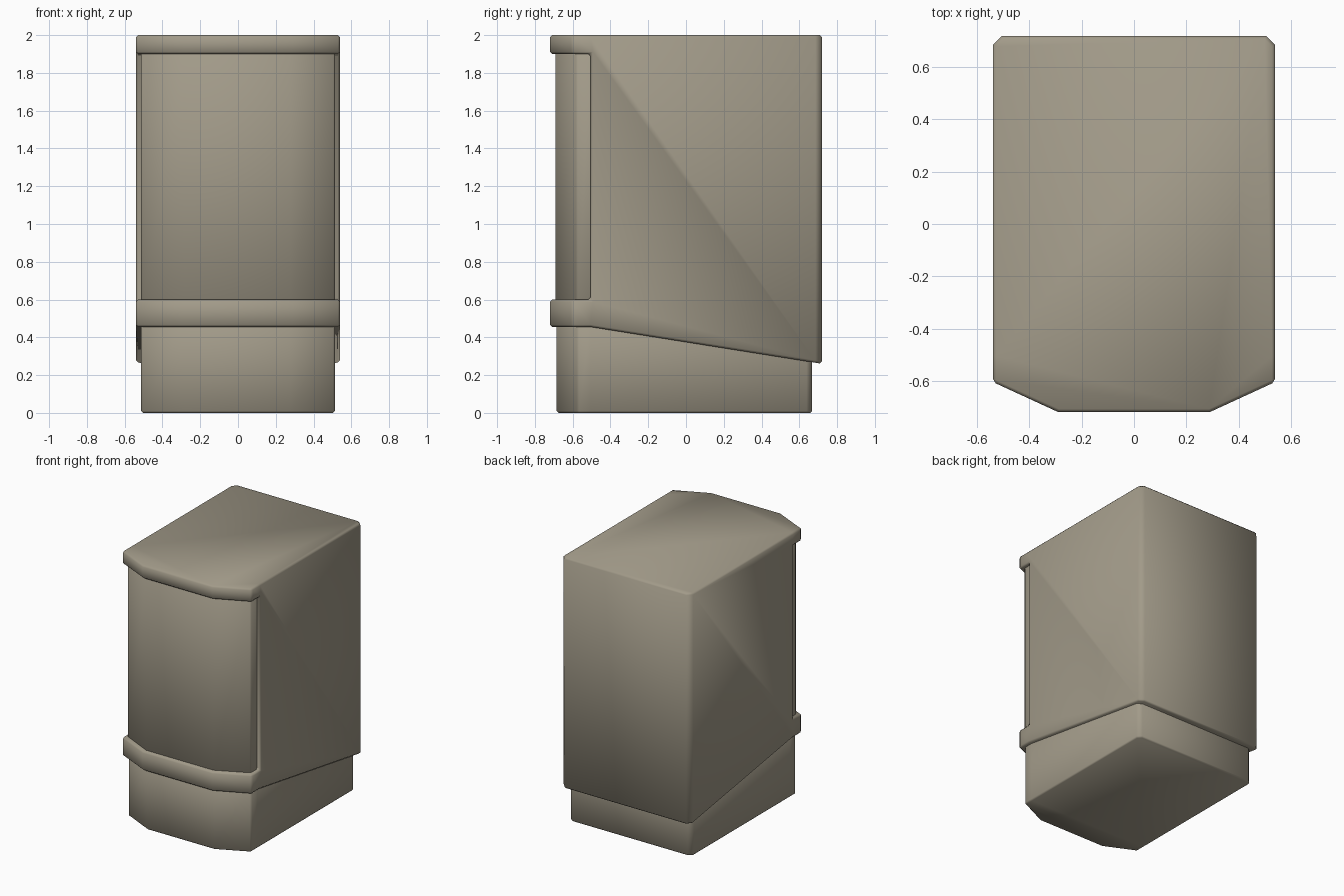
import bpy, bmesh, math

if "Cube" in bpy.data.objects:
    bpy.data.objects.remove(bpy.data.objects["Cube"])

mat = bpy.data.materials.new("warm_grey")
mat.diffuse_color = (0.36, 0.325, 0.25, 1)
mat.use_nodes = True
mat.node_tree.nodes["Principled BSDF"].inputs["Base Color"].default_value = mat.diffuse_color


def plan(w, front, back, fx, fy, c):
    """Right half of the outline, front to back, mirrored to a full loop."""
    half = [(fx, front), (w, fy), (w, -0.505), (w, back - c), (w - c, back)]
    return half + [(-x, y) for x, y in reversed(half)]


def prism(name, pts, bottom, top):
    """Upright prism; bottom(y) gives the height of the lower edge."""
    bm = bmesh.new()
    lo = [bm.verts.new((x, y, bottom(y))) for x, y in pts]
    hi = [bm.verts.new((x, y, top)) for x, y in pts]
    n = len(pts)
    for i in range(n):
        j = (i + 1) % n
        bm.faces.new((lo[i], lo[j], hi[j], hi[i]))
    bm.faces.new(hi)
    # bottom folds where the straight sides begin
    bm.faces.new(lo[:3] + lo[n - 3:])
    bm.faces.new(lo[2:n - 2])
    bmesh.ops.recalc_face_normals(bm, faces=bm.faces)
    me = bpy.data.meshes.new(name)
    bm.to_mesh(me)
    bm.free()
    me.materials.append(mat)
    ob = bpy.data.objects.new(name, me)
    bpy.context.collection.objects.link(ob)
    return ob


def finish(ob, width):
    """Smooth the shallow corners and soften the sharp edges."""
    bpy.ops.object.select_all(action='DESELECT')
    ob.select_set(True)
    bpy.context.view_layer.objects.active = ob
    for m in list(ob.modifiers):
        bpy.ops.object.modifier_apply(modifier=m.name)
    b = ob.modifiers.new("soft_edges", 'BEVEL')
    b.width = width
    b.segments = 1
    b.limit_method = 'ANGLE'
    b.angle_limit = math.radians(60)
    bpy.ops.object.modifier_apply(modifier=b.name)
    bpy.ops.object.shade_smooth_by_angle(angle=math.radians(50))


def shell_bottom(y):
    return 0.455 if y < -0.5 else 0.455 - 0.195 * (y + 0.505) / 1.225


# outer shell with sloping lower edge
shell = prism("outer_shell", plan(0.54, -0.72, 0.72, 0.29, -0.605, 0.035), shell_bottom, 2.0)

# front recess cut out of the shell
bpy.ops.mesh.primitive_cube_add(size=1, location=(0, -1.005, 1.25))
cutter = bpy.context.object
cutter.name = "recess_cutter"
cutter.scale = (2, 1, 1.3)
cutter.hide_render = True
bpy.context.view_layer.update()
cut = shell.modifiers.new("recess", 'BOOLEAN')
cut.operation = 'DIFFERENCE'
cut.solver = 'EXACT'
cut.object = cutter
finish(shell, 0.012)
bpy.data.objects.remove(cutter, do_unlink=True)

# front panel standing inside the recess
panel = prism("front_panel", plan(0.513, -0.692, 0.60, 0.28, -0.58, 0.03), lambda y: 0.55, 1.95)
finish(panel, 0.008)

# narrower plinth under the shell
base = prism("base_plinth", plan(0.513, -0.685, 0.668, 0.28, -0.575, 0.03), lambda y: 0.0, 0.5)
finish(base, 0.01)
